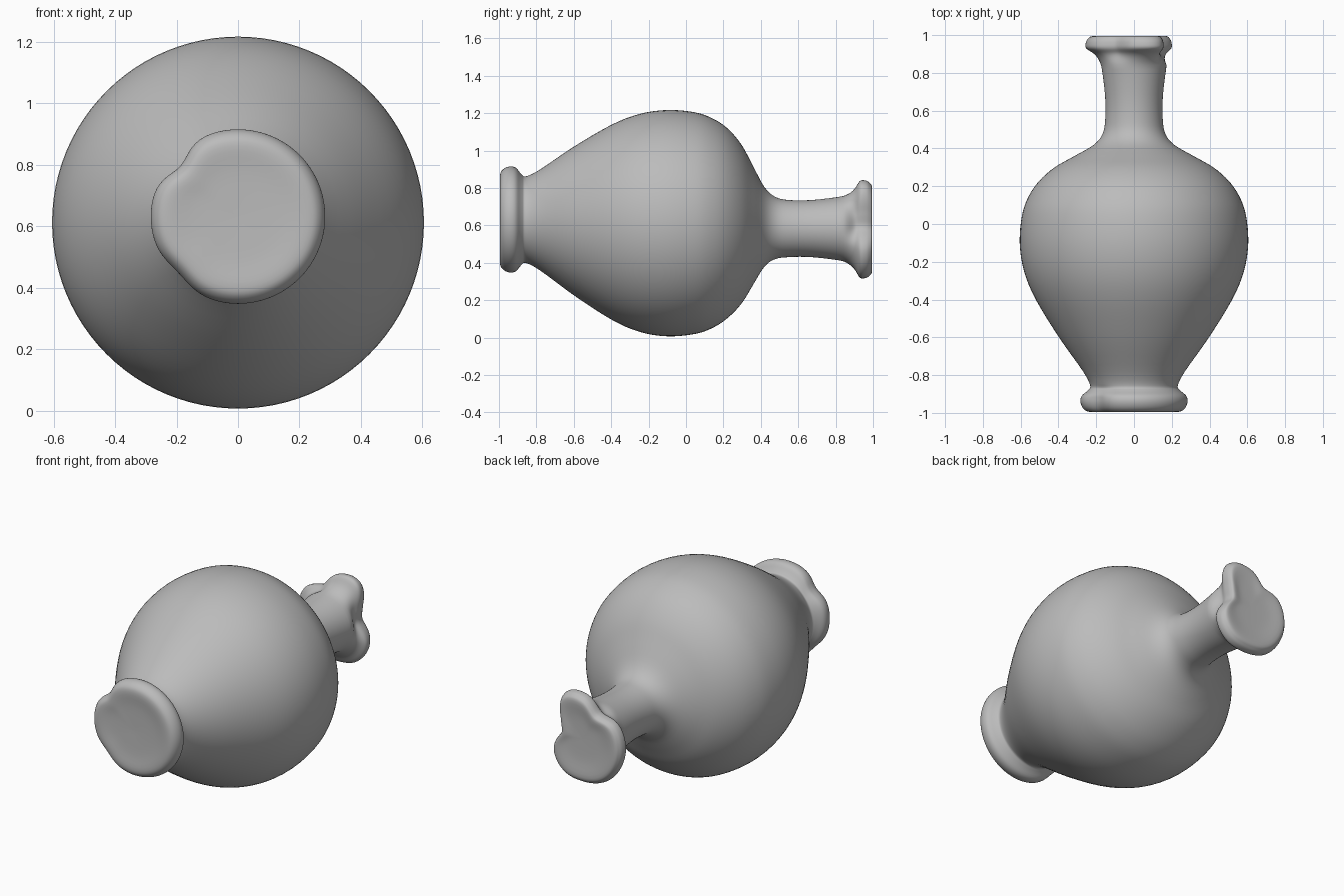
import bpy, bmesh, math

if "Cube" in bpy.data.objects:
    bpy.data.objects.remove(bpy.data.objects["Cube"])

SEG = 96      # points around the vase
SUB = 4       # rings between profile stations

# Profile along the axis, from the foot to the mouth: (y, radius)
FOOT = [(-.985, .005), (-.988, .14), (-.995, .23), (-.98, .266), (-.945, .283), (-.91, .277),
        (-.88, .243), (-.855, .232)]
BODY = [(-.78, .27), (-.60, .397), (-.40, .520), (-.25, .582), (-.10, .605), (.05, .592),
        (.15, .556), (.23, .50), (.30, .42), (.36, .315), (.42, .212), (.48, .165)]
NECK = [(.56, .152), (.66, .152), (.77, .163), (.86, .178), (.90, .195)]
LIP = [(.93, .228), (.958, .23), (.98, .22), (.995, .195), (.987, .11), (.985, .005)]
PROFILE = FOOT + BODY + NECK + LIP

# Pinched mouth: radius at evenly spaced angles, starting at +x
MOUTH = [.145, .17, .265, .248, .19, .24, .255, .26, .268, .265, .268, .23]


def spline(a, b, c, d, t):
    return .5 * (2 * b + (c - a) * t + (2 * a - 5 * b + 4 * c - d) * t * t
                 + (3 * b - a - 3 * c + d) * t ** 3)


def smooth(lo, hi, v):
    t = min(max((v - lo) / (hi - lo), 0), 1)
    return t * t * (3 - 2 * t)


def foot_shape(a):
    """Nearly round foot with a flattened upper corner."""
    return 1 - .12 * math.exp(-((a - 2.42) / .27) ** 2) - .06 * math.exp(-((a - 3.9) / .3) ** 2)


def mouth_shape(a):
    n = len(MOUTH)
    i, t = divmod(a / math.tau * n, 1)
    return spline(*[MOUTH[(int(i) + o) % n] for o in (-1, 0, 1, 2)], t) / .23


# Smoothly fill in the rings between stations
rings = []
last = len(PROFILE) - 1
for i in range(last):
    q = [PROFILE[min(max(i + o, 0), last)] for o in (-1, 0, 1, 2)]
    rings += [[spline(*v, s / SUB) for v in zip(*q)] for s in range(SUB)]
rings.append(PROFILE[-1])

# Loft the vase: round body and neck, uneven foot, pinched lip
bm = bmesh.new()
loops = []
for y, r in rings:
    foot, mouth = 1 - smooth(-.93, -.84, y), smooth(.83, .935, y)
    cz = .632 - .02 * smooth(-1, -.1, y) - .029 * smooth(.2, .55, y)
    loop = []
    for k in range(SEG):
        a = k * math.tau / SEG
        rad = r * (1 + foot * (foot_shape(a) - 1) + mouth * (mouth_shape(a) - 1))
        loop.append(bm.verts.new((rad * math.cos(a), y, cz + rad * math.sin(a))))
    loops.append(loop)
for a, b in zip(loops, loops[1:]):
    for k in range(SEG):
        j = (k + 1) % SEG
        bm.faces.new((a[k], a[j], b[j], b[k]))
bm.faces.new(loops[0])
bm.faces.new(loops[-1])
bmesh.ops.recalc_face_normals(bm, faces=bm.faces)

mesh = bpy.data.meshes.new("vase")
bm.to_mesh(mesh)
bm.free()
mesh.shade_smooth()
clay = bpy.data.materials.new("grey clay")
clay.diffuse_color = (0.5, 0.5, 0.5, 1)
clay.use_nodes = True
clay.node_tree.nodes["Principled BSDF"].inputs["Base Color"].default_value = clay.diffuse_color
mesh.materials.append(clay)
vase = bpy.data.objects.new("vase", mesh)
bpy.context.collection.objects.link(vase)
